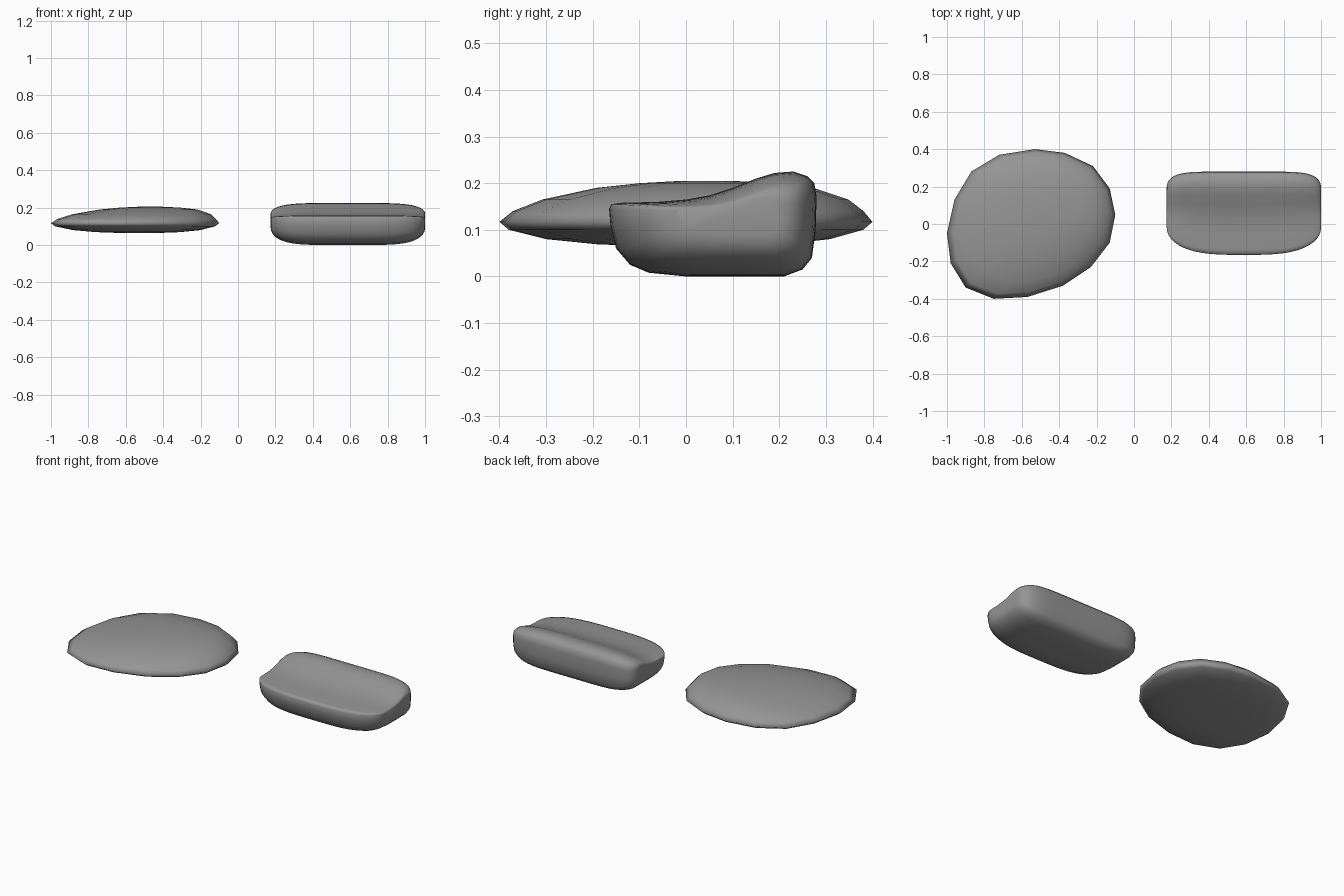
import bpy
import bmesh
import math
from mathutils import Vector

default_cube = bpy.data.objects.get("Cube")
if default_cube:
    bpy.data.objects.remove(default_cube, do_unlink=True)


def make_material(name, color):
    material = bpy.data.materials.new(name)
    material.use_nodes = True
    material.diffuse_color = color
    material.node_tree.nodes["Principled BSDF"].inputs["Base Color"].default_value = color
    return material


def loft(name, rings, material):
    """Skin a stack of closed rings, cap both ends and shade smooth."""
    bm = bmesh.new()
    loops = [[bm.verts.new(point) for point in ring] for ring in rings]
    for lower, upper in zip(loops, loops[1:]):
        count = len(lower)
        for i in range(count):
            j = (i + 1) % count
            bm.faces.new((lower[i], lower[j], upper[j], upper[i]))
    bm.faces.new(reversed(loops[0]))
    bm.faces.new(loops[-1])
    bmesh.ops.recalc_face_normals(bm, faces=bm.faces)
    for face in bm.faces:
        face.smooth = True
    mesh = bpy.data.meshes.new(name)
    bm.to_mesh(mesh)
    bm.free()
    mesh.materials.append(material)
    obj = bpy.data.objects.new(name, mesh)
    bpy.context.scene.collection.objects.link(obj)
    return obj


grey = make_material("plain grey", (0.3, 0.3, 0.3, 1))

# Flat pebble: sixteen-sided outline, scaled and shifted level by level
outline = [(-.53, .40), (-.37, .38), (-.22, .31), (-.13, .19),
           (-.10, .05), (-.13, -.10), (-.23, -.23), (-.38, -.33),
           (-.57, -.39), (-.75, -.40), (-.90, -.34), (-.98, -.21),
           (-1, -.05), (-.96, .13), (-.87, .28), (-.72, .37)]
centre = Vector((-.55, 0))
drift = Vector((.08, .045))
# height, scale, share of the drift
levels = [(.064, .2, .3), (.069, .5, .2), (.08, .76, .1), (.1, .95, 0),
          (.117, 1, 0), (.14, .94, .1), (.165, .82, .45),
          (.19, .58, .9), (.2, .36, 1), (.205, .14, 1)]


def pebble_ring(height, scale, share):
    middle = centre + drift * share
    flat = [middle + (Vector(p) - centre) * scale for p in outline]
    return [(p.x, p.y, height) for p in flat]


loft("flat_pebble", [pebble_ring(*level) for level in levels], grey)

# Cushion block: side profile with a raised back, swept across the width
profile = [(-.165, .145), (-.16, .155), (-.14, .158), (-.06, .16), (0, .165),
           (.05, .174), (.1, .19), (.15, .21), (.19, .222), (.23, .225),
           (.26, .215), (.275, .2), (.28, .17), (.278, .1), (.27, .04),
           (.25, .015), (.21, 0), (.1, 0), (0, 0), (-.08, .008),
           (-.12, .025), (-.15, .06), (-.162, .11)]
front, back, bottom, top = -.165, .28, 0, .225
middle_x, half_width = .5875, .4125


def rounding(u, depth, power):
    """Inset that grows to the full depth at the ends of the width."""
    return depth * (1 - math.sqrt(max(0, 1 - abs(u) ** power)))


def remap(value, low, high, inset_low, inset_high):
    share = (value - low) / (high - low)
    return value + inset_low * (1 - share) - inset_high * share


def cushion_ring(u):
    ring = []
    for y, z in profile:
        ring.append((middle_x + half_width * u,
                     remap(y, front, back, rounding(u, .145, 3.2), rounding(u, .08, 7)),
                     remap(z, bottom, top, rounding(u, .09, 5), rounding(u, .055, 5))))
    return ring


steps = 14
stations = [math.sin(math.pi * i / (2 * steps)) for i in range(-steps, steps + 1)]
loft("cushion_block", [cushion_ring(u) for u in stations], grey)
